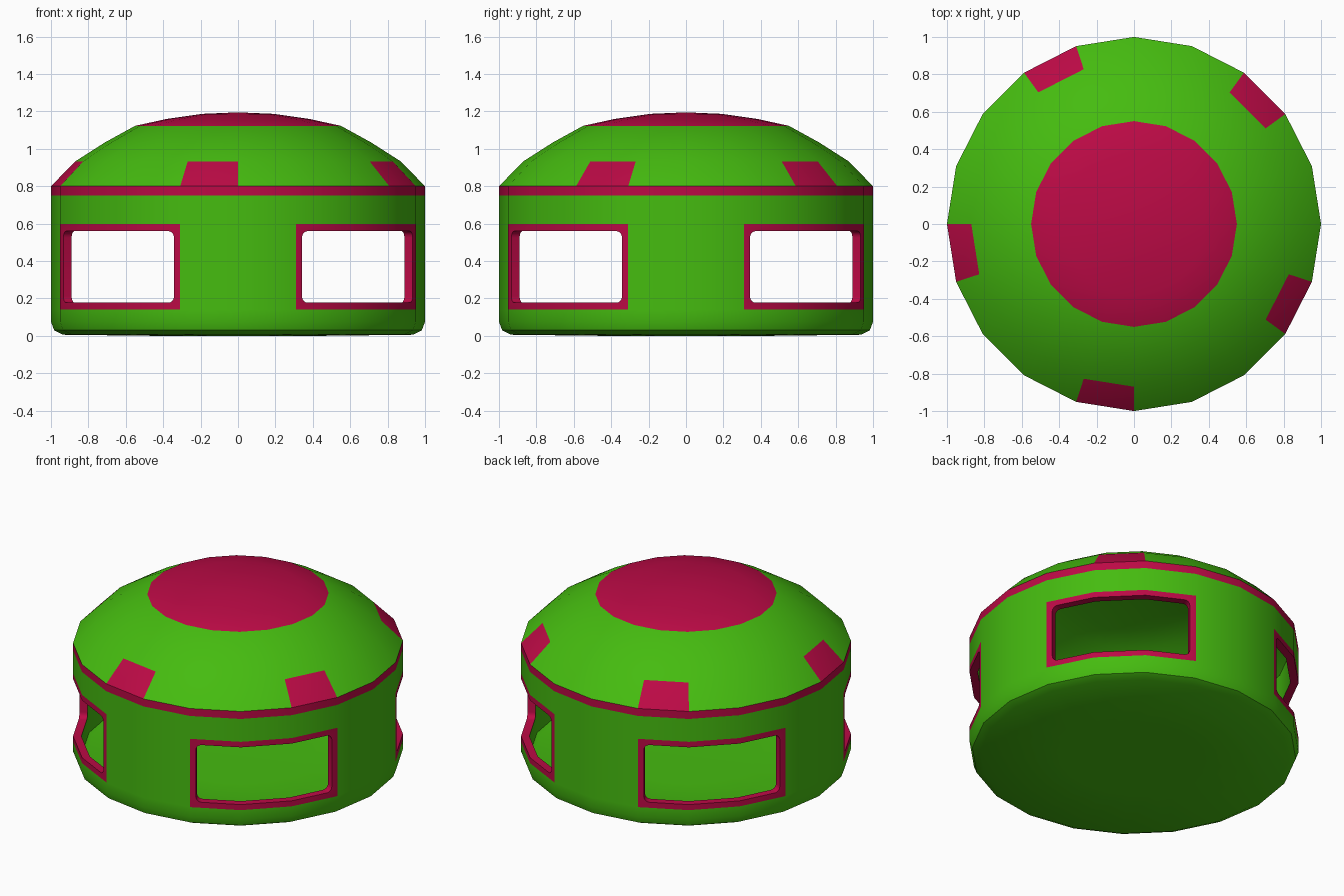
import bpy, bmesh, math
from mathutils import Vector

if "Cube" in bpy.data.objects:
    bpy.data.objects.remove(bpy.data.objects["Cube"])

SIDES = 20
GREEN, PINK = 0, 1


def material(name, color):
    m = bpy.data.materials.new(name)
    m.diffuse_color = color
    m.use_nodes = True
    m.node_tree.nodes["Principled BSDF"].inputs["Base Color"].default_value = m.diffuse_color
    return m


green = material("green_paint", (0.06, 0.50, 0.005, 1))
pink = material("magenta_trim", (0.50, 0.003, 0.06, 1))

# (radius, z, colour of the ring of faces above this point)
PROFILE = [
    (0.0, 0.0, GREEN), (0.43, 0.0, GREEN), (0.935, 0.006, GREEN),
    (0.983, 0.03, GREEN), (1.0, 0.075, GREEN),
    (1.0, 0.14, GREEN), (1.0, 0.597, GREEN),      # window band
    (1.0, 0.75, PINK), (1.0, 0.80, GREEN),        # trim band, then dome
    (0.87, 0.933, GREEN), (0.71, 1.035, GREEN),
    (0.55, 1.123, PINK), (0.38, 1.16, PINK), (0.19, 1.187, PINK), (0.0, 1.195, PINK),
]
WINDOW_RING, SPOT_RING = 5, 8
Z0, Z1 = PROFILE[5][1], PROFILE[6][1]

bm = bmesh.new()
cache = {}


def vert(co):
    key = tuple(round(c, 5) + 0.0 for c in co)
    if key not in cache:
        cache[key] = bm.verts.new(co)
    return cache[key]


def face(points, mat):
    vs = list(dict.fromkeys(vert(p) for p in points))
    bm.faces.new(vs).material_index = mat


def rim(i, r, z):
    a = math.tau * (i % SIDES) / SIDES
    return Vector((r * math.cos(a), r * math.sin(a), z))


def on_wall(s, z):
    """Point on the faceted wall, s counted in facets."""
    i = math.floor(s)
    return rim(i, 1, z).lerp(rim(i + 1, 1, z), s - i)


# revolved body, leaving four window gaps and colouring five dome spots
for k in range(len(PROFILE) - 1):
    r0, za, mat = PROFILE[k]
    r1, zb, _ = PROFILE[k + 1]
    for i in range(SIDES):
        if k == WINDOW_RING and i % 5 in (1, 2, 3):
            continue
        m = PINK if k == SPOT_RING and i % 4 == 2 else mat
        face([rim(i, r0, za), rim(i + 1, r0, za), rim(i + 1, r1, zb), rim(i, r1, zb)], m)

# window frames: a flat border between the gap and a rounded opening
WIDTH, RADIUS, FACET = 0.037, 0.035, 2 * math.sin(math.pi / SIDES)


def frame(start):
    pairs = []      # (opening s, opening z, gap s, gap z)
    off = WIDTH + RADIUS

    def corner(gs, gz, a0):
        cs = off / FACET if gs == 0 else 3 - off / FACET
        cz = Z0 + off if gz == Z0 else Z1 - off
        for n in range(5):
            a = math.radians(a0 + 22.5 * n)
            pairs.append((cs + RADIUS * math.cos(a) / FACET, cz + RADIUS * math.sin(a), gs, gz))

    corner(0, Z0, 180)
    pairs.extend((s, Z0 + WIDTH, s, Z0) for s in (1, 2))
    corner(3, Z0, 270)
    corner(3, Z1, 0)
    pairs.extend((s, Z1 - WIDTH, s, Z1) for s in (2, 1))
    corner(0, Z1, 90)
    for p, q in zip(pairs, pairs[1:] + pairs[:1]):
        face([on_wall(start + p[2], p[3]), on_wall(start + q[2], q[3]),
              on_wall(start + q[0], q[1]), on_wall(start + p[0], p[1])], PINK)


for quarter in range(4):
    frame(1 + 5 * quarter)

bmesh.ops.recalc_face_normals(bm, faces=bm.faces[:])
mesh = bpy.data.meshes.new("domed_shell")
bm.to_mesh(mesh)
bm.free()
for m in (green, pink, green, green):
    mesh.materials.append(m)
shell = bpy.data.objects.new("domed_shell", mesh)
bpy.context.collection.objects.link(shell)
bpy.context.view_layer.objects.active = shell
shell.select_set(True)

# wall thickness: green inside, magenta window edges
solid = shell.modifiers.new("wall", 'SOLIDIFY')
solid.thickness = 0.05
solid.offset = -1
solid.material_offset = 2
bpy.ops.object.modifier_apply(modifier=solid.name)
bpy.ops.object.shade_smooth_by_angle(angle=math.radians(38))
